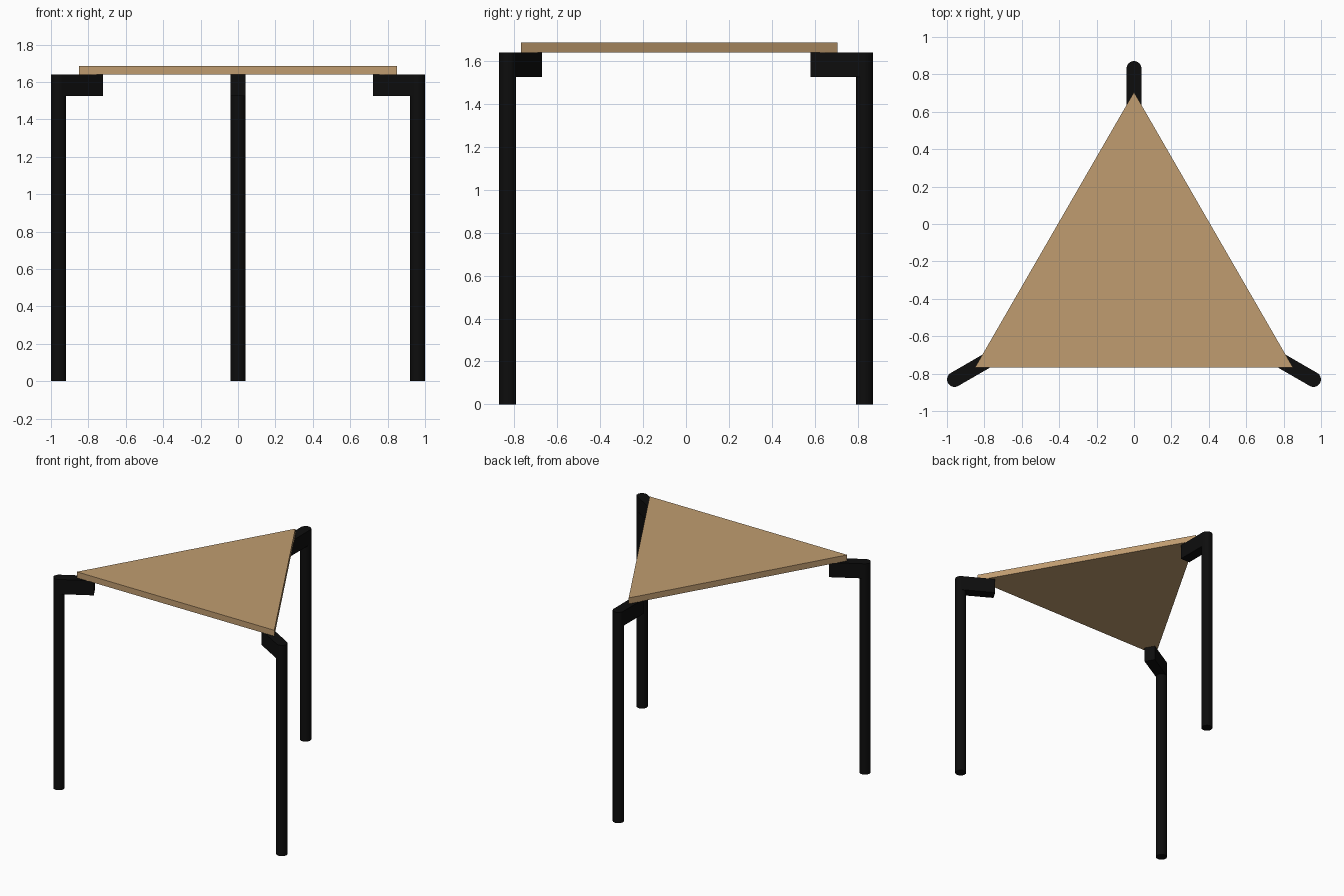
import bpy, bmesh, math
from mathutils import Matrix, Vector

if "Cube" in bpy.data.objects:
    bpy.data.objects.remove(bpy.data.objects["Cube"])

CY = -0.277          # y of the triangle's centre
LEG_R = 1.108        # leg distance from that centre
TOP_R = 0.982        # corner distance of the table top
Z_LEG, Z_TOP, RAD = 1.64, 1.686, 0.04


def material(name, rgb):
    m = bpy.data.materials.new(name)
    m.diffuse_color = (*rgb, 1)
    m.use_nodes = True
    m.node_tree.nodes["Principled BSDF"].inputs["Base Color"].default_value = m.diffuse_color
    return m


def make(name, bm, mat):
    bmesh.ops.recalc_face_normals(bm, faces=bm.faces)
    me = bpy.data.meshes.new(name)
    bm.to_mesh(me)
    bm.free()
    me.materials.append(mat)
    ob = bpy.data.objects.new(name, me)
    bpy.context.collection.objects.link(ob)
    return ob


wood = material("light wood", (0.53, 0.335, 0.162))
black = material("black metal", (0.004, 0.004, 0.004))
corners = {"back": 90, "front_left": 210, "front_right": 330}

# Triangular table top
bm = bmesh.new()
base = [bm.verts.new((TOP_R * math.cos(math.radians(a)),
                      CY + TOP_R * math.sin(math.radians(a)), Z_LEG))
        for a in corners.values()]
face = bm.faces.new(base)
ext = bmesh.ops.extrude_face_region(bm, geom=[face], use_keep_orig=True)
up = [g for g in ext["geom"] if isinstance(g, bmesh.types.BMVert)]
bmesh.ops.translate(bm, verts=up, vec=(0, 0, Z_TOP - Z_LEG))
make("table_top", bm, wood)

for name, ang in corners.items():
    a = math.radians(ang)
    place = Matrix.Translation((0, CY, 0)) @ Matrix.Rotation(a, 4, 'Z')

    # Round upright leg
    bm = bmesh.new()
    bmesh.ops.create_cone(bm, cap_ends=True, segments=32, radius1=RAD, radius2=RAD,
                          depth=Z_LEG, matrix=place @ Matrix.Translation((LEG_R, 0, Z_LEG / 2)))
    leg = make(name + "_leg", bm, black)
    bpy.context.view_layer.objects.active = leg
    leg.select_set(True)
    bpy.ops.object.shade_smooth_by_angle(angle=math.radians(35))
    leg.select_set(False)

    # Bracket reaching inward under the top
    bm = bmesh.new()
    length, height = 0.25, 0.114
    size = Matrix.Diagonal((length, 2 * RAD, height, 1))
    pos = Matrix.Translation((LEG_R - length / 2, 0, Z_LEG - height / 2))
    bmesh.ops.create_cube(bm, size=1, matrix=place @ pos @ size)
    make(name + "_bracket", bm, black)
